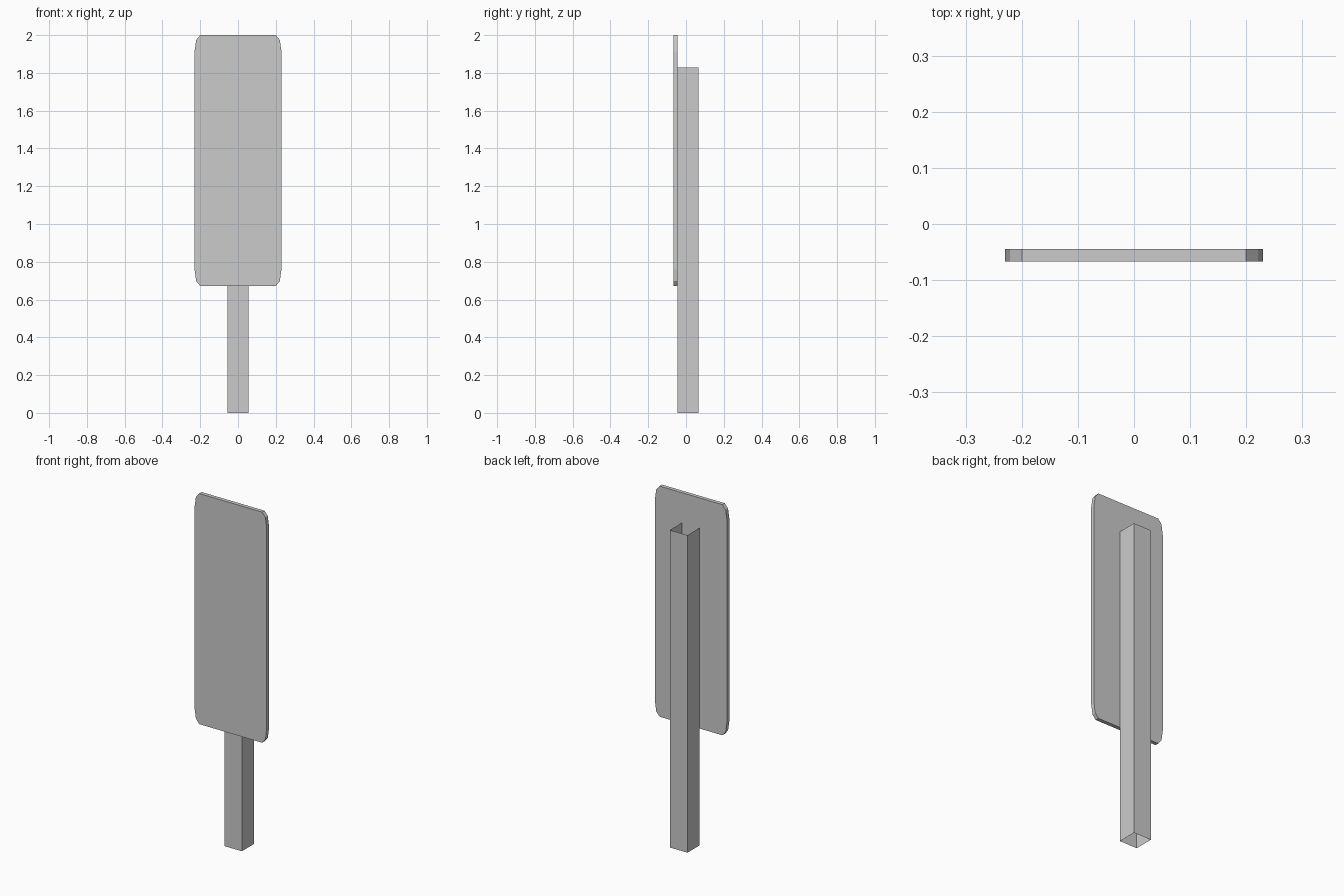
import bpy, bmesh, math

if "Cube" in bpy.data.objects:
    bpy.data.objects.remove(bpy.data.objects["Cube"])


def make_object(name, bm):
    bmesh.ops.recalc_face_normals(bm, faces=bm.faces)
    mesh = bpy.data.meshes.new(name)
    bm.to_mesh(mesh)
    bm.free()
    obj = bpy.data.objects.new(name, mesh)
    bpy.context.collection.objects.link(obj)
    return obj


def extrude_outline(bm, points, offset, capped):
    """Sweep a closed outline along offset, with or without end caps."""
    a = [bm.verts.new(p) for p in points]
    b = [bm.verts.new([c + d for c, d in zip(p, offset)]) for p in points]
    n = len(points)
    for i in range(n):
        j = (i + 1) % n
        bm.faces.new((a[i], a[j], b[j], b[i]))
    if capped:
        bm.faces.new(a[::-1])
        bm.faces.new(b)


# Square post: thin-walled tube, open at top and bottom
HALF, FRONT, BACK, POST_TOP = 0.056, -0.045, 0.067, 1.828
bm = bmesh.new()
extrude_outline(bm, [(-HALF, FRONT, 0), (HALF, FRONT, 0),
                     (HALF, BACK, 0), (-HALF, BACK, 0)],
                (0, 0, POST_TOP), capped=False)
make_object("post", bm)

# Sign panel: tall plate with elliptical two-segment corners
HALF_W, BOTTOM, TOP = 0.23, 0.672, 2.0
RX, RZ, SEGMENTS = 0.03, 0.087, 2
corners = [(HALF_W - RX, TOP - RZ), (RX - HALF_W, TOP - RZ),
           (RX - HALF_W, BOTTOM + RZ), (HALF_W - RX, BOTTOM + RZ)]
outline = []
for quarter, (cx, cz) in enumerate(corners):
    for s in range(SEGMENTS + 1):
        t = math.pi / 2 * (quarter + s / SEGMENTS)
        outline.append((cx + RX * math.cos(t), FRONT, cz + RZ * math.sin(t)))
bm = bmesh.new()
extrude_outline(bm, outline, (0, -0.022, 0), capped=True)
make_object("sign_panel", bm)
